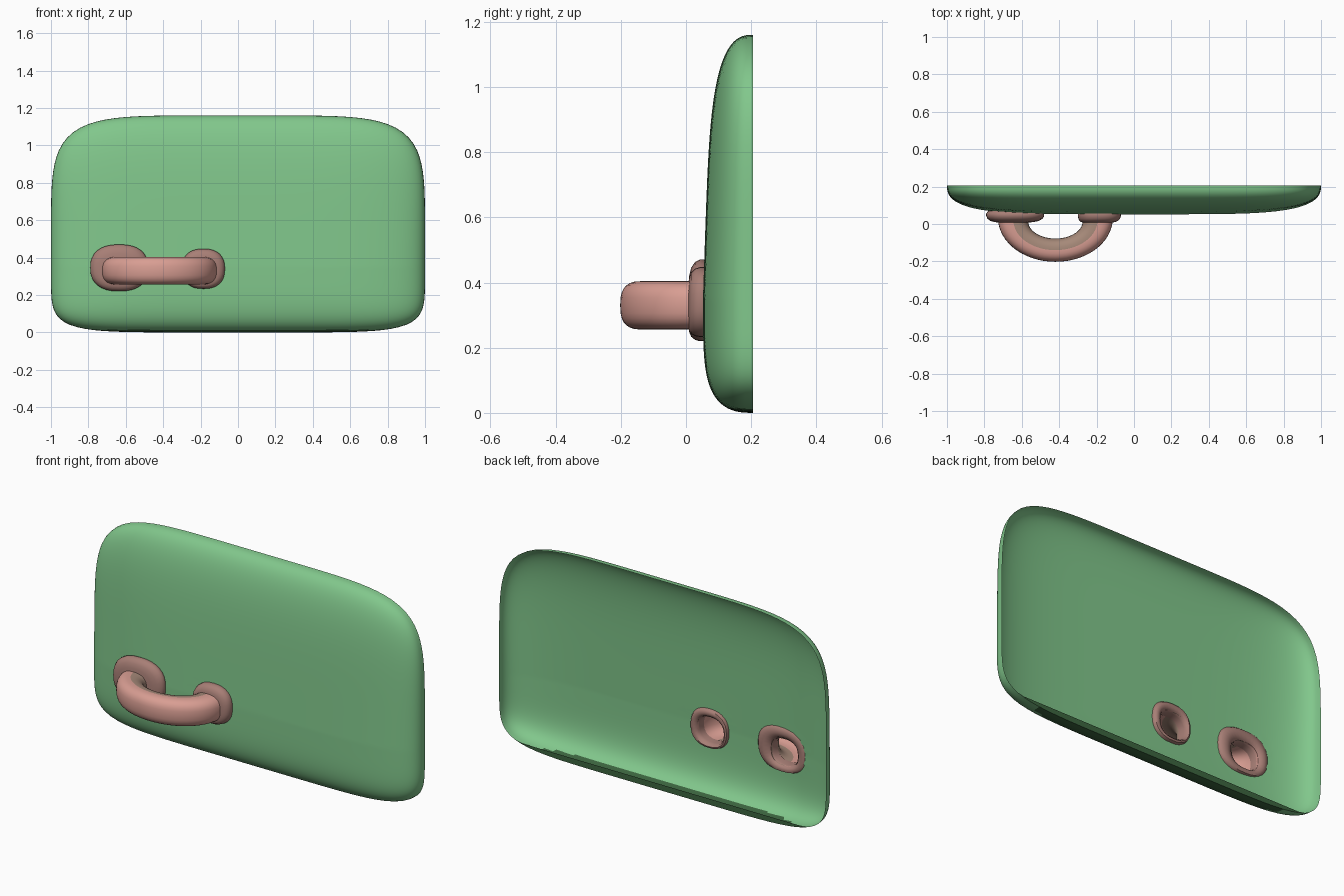
import bpy, bmesh
from math import sin, cos, pi, copysign, hypot

if "Cube" in bpy.data.objects:
    bpy.data.objects.remove(bpy.data.objects["Cube"], do_unlink=True)


def material(name, rgb):
    m = bpy.data.materials.new(name)
    m.use_nodes = True
    m.diffuse_color = (*rgb, 1)
    m.node_tree.nodes["Principled BSDF"].inputs["Base Color"].default_value = (*rgb, 1)
    return m


green = material("soft_green", (0.22, 0.57, 0.26))
dark_green = material("dark_green", (0.045, 0.13, 0.05))
pink = material("dusty_pink", (0.69, 0.34, 0.29))
rose_brown = material("rose_brown", (0.39, 0.21, 0.18))
taupe = material("taupe", (0.38, 0.25, 0.19))


def power(v, n):
    return copysign(abs(v) ** (2 / n), v)


def loft(bm, rings):
    """Skin a list of closed rings; returns the bmesh rings."""
    rows = [[bm.verts.new(p) for p in ring] for ring in rings]
    for a, b in zip(rows, rows[1:]):
        for i in range(len(a)):
            j = (i + 1) % len(a)
            bm.faces.new((a[i], a[j], b[j], b[i]))
    return rows


def finish(bm, name, *mats):
    me = bpy.data.meshes.new(name)
    bm.to_mesh(me)
    bm.free()
    for mat in mats:
        me.materials.append(mat)
    ob = bpy.data.objects.new(name, me)
    bpy.context.collection.objects.link(ob)
    bpy.ops.object.select_all(action='DESELECT')
    ob.select_set(True)
    bpy.context.view_layer.objects.active = ob
    bpy.ops.object.shade_smooth_by_angle(angle=50 * pi / 180)


# Flange centres and half sizes: x, z, half width, half height
FLANGES = {"right": (-0.635, 0.345, 0.155, 0.125),
           "left": (-0.185, 0.34, 0.115, 0.107)}
BACK, WAIST, TOP, LIP = 0.205, 0.40, 1.16, 0.033


# Door panel: hollow pillow shell, open at the back
def panel_ring(s, count=160):
    ring = []
    for i in range(count):
        c, d = cos(2 * pi * i / count), sin(2 * pi * i / count)
        n = 5.5 if d >= 0 else 6.5
        k = s * (abs(c) ** n + abs(d) ** n) ** (-1 / n)
        z = WAIST + d * k * (TOP - WAIST if d >= 0 else WAIST)
        depth = 0.153 * max(0, 1 - s ** 5) ** 0.38 * (1 - 0.22 * max(0, z - 0.35))
        ring.append((c * k, BACK - depth, z))
    return ring


bm = bmesh.new()
steps = 44
rings = [panel_ring(1 - (1 - i / steps) ** 1.7) for i in range(1, steps + 1)]
# narrow lip along the bottom of the open back
rings.append([(x, y, max(z, LIP)) for x, y, z in rings[-1]])
rows = loft(bm, rings)
bm.faces.new(list(reversed(rows[0])))


def flange_distance(co, f):
    return hypot((co.x - f[0]) / f[2], (co.z - f[1]) / f[3])


# Openings behind the handle, with their edges drawn onto clean ellipses
HOLE = 0.93
for f in FLANGES.values():
    gone = [p for p in bm.faces
            if flange_distance(p.calc_center_median(), f) < HOLE]
    bmesh.ops.delete(bm, geom=gone, context='FACES')
    for v in bm.verts:
        d = flange_distance(v.co, f)
        if v.is_boundary and d < 1.4:
            v.co.x = f[0] + (v.co.x - f[0]) * HOLE / d
            v.co.z = f[1] + (v.co.z - f[1]) * HOLE / d
bmesh.ops.remove_doubles(bm, verts=bm.verts[:], dist=0.0005)

# Dark underside and lip
for p in bm.faces:
    c = p.calc_center_median()
    on_lip = c.y > BACK - 0.001 and c.z < LIP
    p.material_index = int(on_lip or (c.z < 0.014 and c.y > 0.13))
finish(bm, "door_panel", green, dark_green)

# Handle: hollow bowed tube, open at both ends
CX, CY, CZ, RX, RY = -0.42, 0.02, 0.33, 0.225, 0.16


def tube_ring(t, extra_y=0.0, count=28):
    half = 0.082 - 0.02 * sin(t)
    ring = []
    for i in range(count):
        a = 2 * pi * i / count
        u = half * power(cos(a), 2.5)
        ring.append((CX + (RX + u) * cos(t),
                     CY + extra_y - (RY + u) * sin(t),
                     CZ + 0.074 * power(sin(a), 2.7)))
    return ring


bm = bmesh.new()
path = [tube_ring(pi * i / 28) for i in range(29)]
loft(bm, [tube_ring(0, 0.04)] + path + [tube_ring(pi, 0.04)])
bmesh.ops.recalc_face_normals(bm, faces=bm.faces[:])
# Grip side of the bow
for p in bm.faces:
    c = p.calc_center_median()
    p.material_index = int(hypot((c.x - CX) / RX, min(0, c.y - CY) / RY) < 0.95)
finish(bm, "handle", pink, taupe)

# Flanges: rounded collars blending from the tube outline to an outer ellipse
PROFILE = [(0, 0.008), (0.3, 0.01), (0.65, 0.016), (0.9, 0.028), (1, 0.042),
           (1, 0.056), (0.85, 0.07), (0.5, 0.074), (0.15, 0.066), (0, 0.045),
           (0, 0.008)]
for side, (fx, fz, fw, fh) in FLANGES.items():
    leg_x = CX + copysign(RX, fx - CX)
    rings = []
    for s, y in PROFILE:
        ring = []
        for i in range(32):
            c = power(cos(2 * pi * i / 32), 2.4)
            d = power(sin(2 * pi * i / 32), 2.4)
            ring.append(((1 - s) * (leg_x + 0.079 * c) + s * (fx + fw * c), y,
                         (1 - s) * (CZ + 0.071 * d) + s * (fz + fh * d)))
        rings.append(ring)
    bm = bmesh.new()
    loft(bm, rings)
    bmesh.ops.remove_doubles(bm, verts=bm.verts[:], dist=0.0001)
    bmesh.ops.recalc_face_normals(bm, faces=bm.faces[:])
    finish(bm, side + "_handle_flange", rose_brown)
